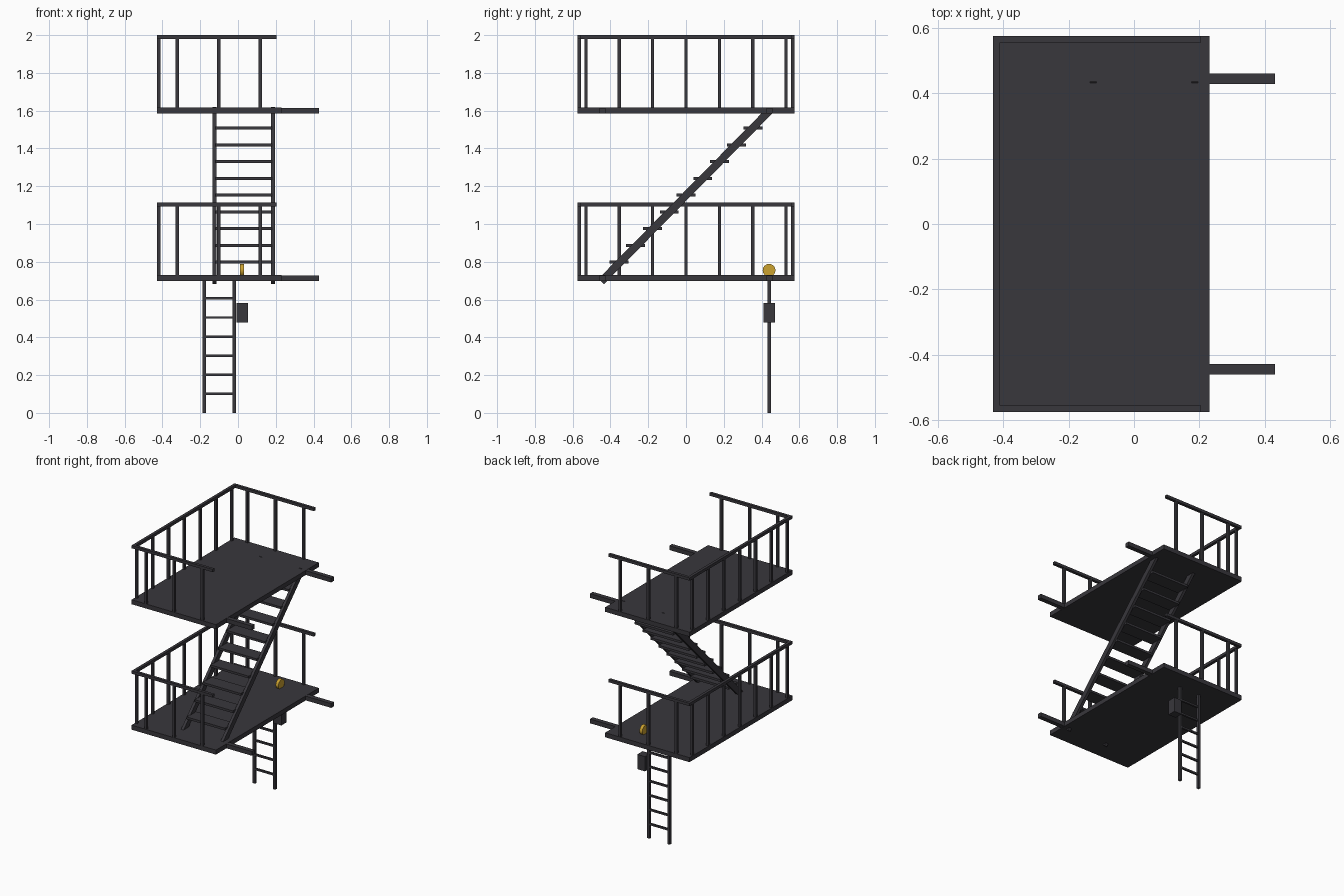
import bpy
from math import pi, atan2, hypot
from mathutils import Matrix, Vector

if "Cube" in bpy.data.objects:
    bpy.data.objects.remove(bpy.data.objects["Cube"], do_unlink=True)


def make_material(name, colour):
    m = bpy.data.materials.new(name)
    m.use_nodes = True
    m.diffuse_color = colour
    m.node_tree.nodes["Principled BSDF"].inputs["Base Color"].default_value = colour
    return m


STEEL = make_material("dark steel", (0.04, 0.038, 0.045, 1))
BRASS = make_material("brass yellow", (0.6, 0.36, 0.03, 1))


def box(name, centre, size, tilt=0.0):
    bpy.ops.mesh.primitive_cube_add(size=1, location=centre, rotation=(tilt, 0, 0))
    ob = bpy.context.object
    ob.name = name
    ob.data.transform(Matrix.Diagonal((*size, 1)))
    ob.data.materials.append(STEEL)
    return ob


DECK_Z = (0.713, 1.6)     # deck mid heights
RISE = DECK_Z[1] - DECK_Z[0]
BAR = 0.02
RAIL_H = 0.39             # deck middle to handrail middle
X_WALL, X_OUT = 0.23, -0.43
Y_END = 0.575
SIDE_X = X_OUT + BAR / 2
END_Y = Y_END - BAR / 2

# Landings with guard rails and wall beams
for level, z in zip(("lower", "upper"), DECK_Z):
    box(f"{level}_deck", ((X_WALL + X_OUT) / 2, 0, z), (X_WALL - X_OUT, 2 * Y_END, 0.032))
    for y in (-0.443, 0.443):
        box(f"{level}_wall_beam", (0.32, y, z), (0.22, 0.032, 0.03))
    box(f"{level}_side_handrail", (SIDE_X, 0, z + RAIL_H), (BAR, 2 * Y_END, BAR))
    post_z = z + RAIL_H / 2
    for i in range(-3, 4):
        box(f"{level}_side_post", (SIDE_X, i * 0.1767, post_z), (0.017, 0.017, RAIL_H))
    for y in (-END_Y, END_Y):
        box(f"{level}_end_handrail", (-0.103, y, z + RAIL_H), (0.615, BAR, BAR))
        for x in (-0.322, -0.102, 0.118):
            box(f"{level}_end_post", (x, y, post_z), (0.017, 0.017, RAIL_H))

# Stair flight between the landings
low, high = Vector((0, -0.449, 0.696)), Vector((0, 0.447, 1.604))
run = high - low
mid = (low + high) / 2
for x in (-0.124, 0.186):
    box("stair_stringer", (x, mid.y, mid.z), (0.02, run.length, 0.041), atan2(run.z, run.y))
for i in range(1, 10):
    t = i / 10
    box("stair_tread", (0.031, -0.444 + 0.888 * t, DECK_Z[0] - 0.004 + RISE * t), (0.3, 0.1, 0.016))

# Drop ladder under the lower landing
LADDER_Y = 0.44
for x in (-0.178, -0.02):
    box("ladder_rail", (x, LADDER_Y, 0.35), (0.018, 0.018, 0.7))
for i in range(1, 7):
    box("ladder_rung", (-0.099, LADDER_Y, 0.101 * i), (0.15, 0.013, 0.013))

# Counterweight and its pulley wheel
box("counterweight", (0.022, LADDER_Y, 0.531), (0.06, 0.06, 0.104))
bpy.ops.mesh.primitive_cylinder_add(vertices=16, radius=0.034, depth=0.022,
                                    location=(0.021, LADDER_Y, 0.755), rotation=(0, pi / 2, 0))
wheel = bpy.context.object
wheel.name = "pulley_wheel"
wheel.data.materials.append(BRASS)
bpy.ops.object.shade_smooth_by_angle()
